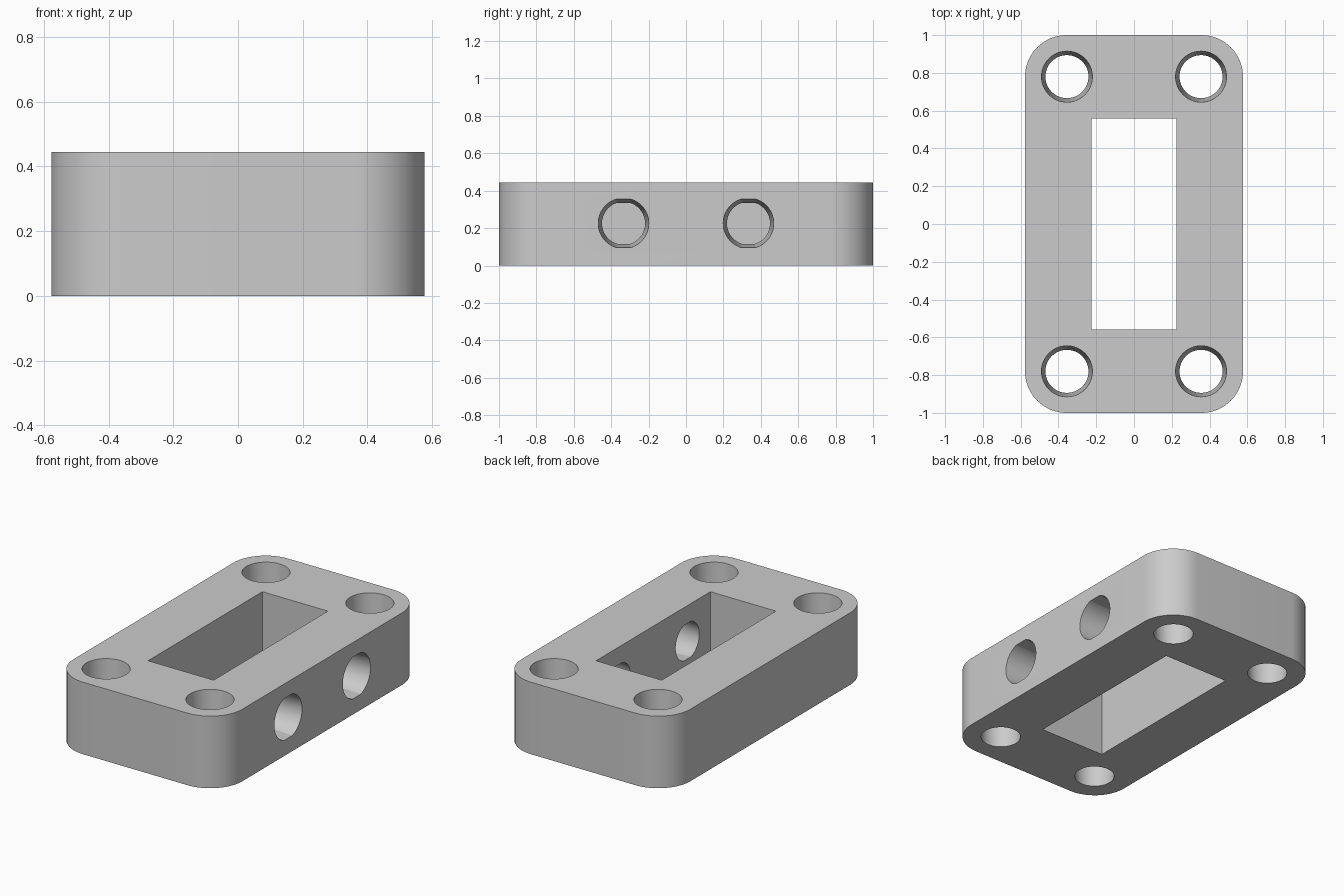
import bpy, bmesh, math
from mathutils import Vector

if "Cube" in bpy.data.objects:
    bpy.data.objects.remove(bpy.data.objects["Cube"], do_unlink=True)

HALF_X, HALF_Y, HEIGHT, CORNER = 0.577, 1.0, 0.445, 0.22
HOLE_X, HOLE_Y = 0.355, 0.78

grey = bpy.data.materials.new("plain grey")
grey.use_nodes = True
colour = (0.6, 0.6, 0.6, 1)
grey.diffuse_color = colour
grey.node_tree.nodes["Principled BSDF"].inputs["Base Color"].default_value = colour


def loft(name, start, end):
    """Closed solid between two matching outlines."""
    bm = bmesh.new()
    a = [bm.verts.new(p) for p in start]
    b = [bm.verts.new(p) for p in end]
    n = len(a)
    bm.faces.new(a[::-1])
    bm.faces.new(b)
    for i in range(n):
        j = (i + 1) % n
        bm.faces.new((a[i], a[j], b[j], b[i]))
    bmesh.ops.recalc_face_normals(bm, faces=bm.faces)
    mesh = bpy.data.meshes.new(name)
    bm.to_mesh(mesh)
    bm.free()
    mesh.materials.append(grey)
    obj = bpy.data.objects.new(name, mesh)
    bpy.context.collection.objects.link(obj)
    return obj


def rounded_outline(z, steps=16):
    pts = []
    for k, (sx, sy) in enumerate(((1, 1), (-1, 1), (-1, -1), (1, -1))):
        for i in range(steps + 1):
            t = (k + i / steps) * math.pi / 2
            pts.append(Vector((sx * (HALF_X - CORNER) + CORNER * math.cos(t),
                               sy * (HALF_Y - CORNER) + CORNER * math.sin(t), z)))
    return pts


def rect_outline(z):
    return [Vector((sx * 0.224, sy * 0.558, z))
            for sx, sy in ((1, 1), (-1, 1), (-1, -1), (1, -1))]


def ring(r, steps=48):
    return [(r * math.cos(i * math.tau / steps), r * math.sin(i * math.tau / steps))
            for i in range(steps)]


def flat_ring(r):
    """Circle with a short flat at top and bottom."""
    t = math.radians(17)
    steps = 36
    pts = []
    for side in (0, math.pi):
        for i in range(steps + 1):
            a = side - math.pi / 2 + t + i * (math.pi - 2 * t) / steps
            pts.append((r * math.cos(a), r * math.sin(a)))
    return pts


# Rounded block
block = loft("mounting_block", rounded_outline(0), rounded_outline(HEIGHT))

# Central rectangular opening
cutters = [loft("opening_cutter", rect_outline(-0.1), rect_outline(HEIGHT + 0.1))]

# Tapered corner bolt holes, wider at the top
slope = (0.135 - 0.114) / HEIGHT
for sx in (1, -1):
    for sy in (1, -1):
        ends = [[Vector((sx * HOLE_X + u, sy * HOLE_Y + v, z))
                 for u, v in ring(0.114 + slope * z)]
                for z in (-0.05, HEIGHT + 0.05)]
        cutters.append(loft("bolt_hole_cutter", *ends))

# Tapered cross holes through one long wall, wider outside
slope = (0.135 - 0.115) / (HALF_X - 0.224)
for sy in (1, -1):
    ends = [[Vector((x, sy * 0.334 + u, HEIGHT / 2 + v + 0.003))
             for u, v in flat_ring(0.115 + slope * (x - 0.224))]
            for x in (0.15, HALF_X + 0.05)]
    cutters.append(loft("side_hole_cutter", *ends))

# Cut the openings and discard the cutters
bpy.ops.object.select_all(action="DESELECT")
block.select_set(True)
bpy.context.view_layer.objects.active = block
for cutter in cutters:
    cutter.hide_render = True
    cut = block.modifiers.new("cut", "BOOLEAN")
    cut.operation = "DIFFERENCE"
    cut.solver = "EXACT"
    cut.object = cutter
    bpy.ops.object.modifier_apply(modifier=cut.name)
    bpy.data.objects.remove(cutter, do_unlink=True)

bpy.ops.object.shade_smooth_by_angle(angle=math.radians(15))
